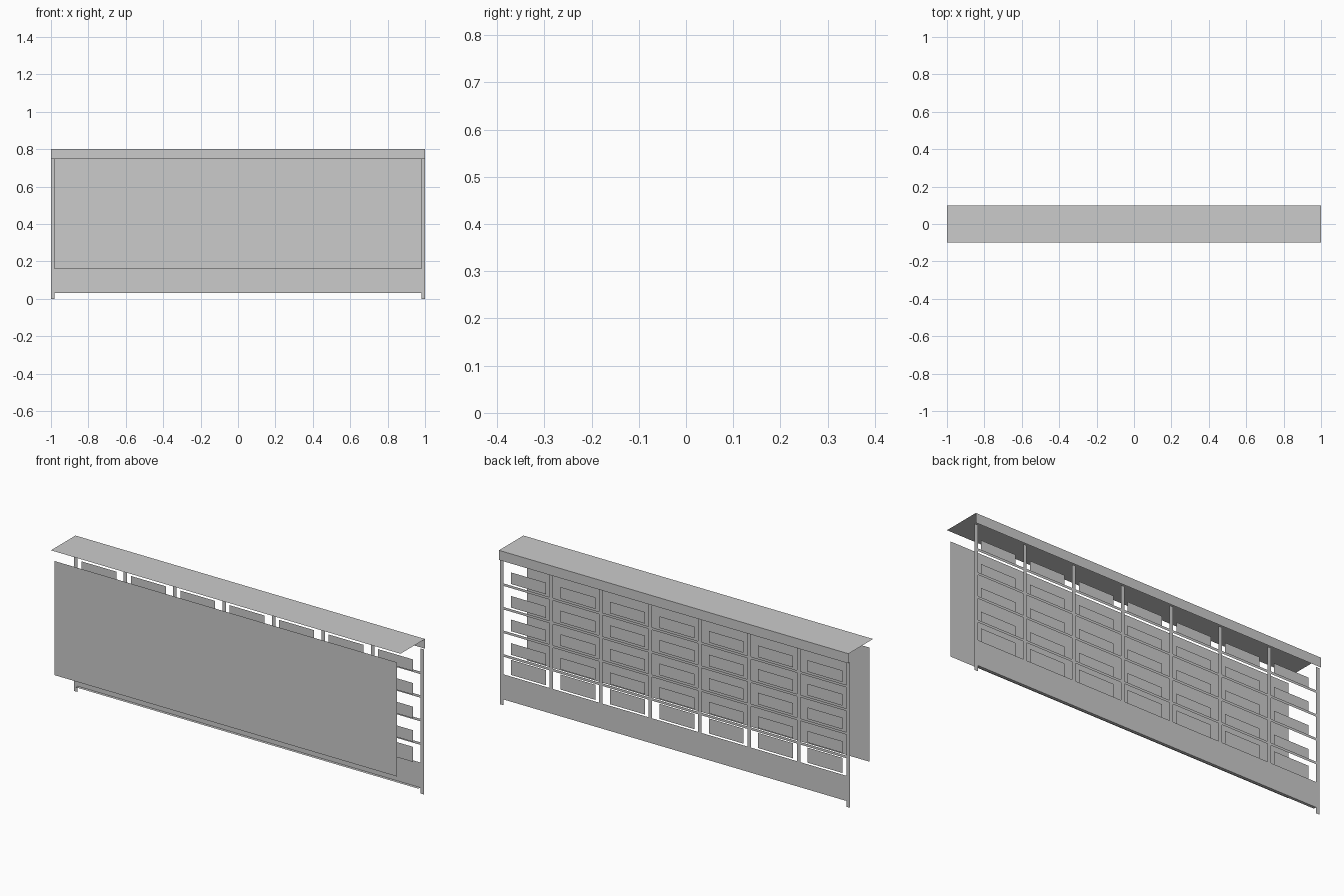
import bpy

if "Cube" in bpy.data.objects:
    bpy.data.objects.remove(bpy.data.objects["Cube"])


def sheet_object(name, quads):
    """Make one object from a list of flat four-cornered sheets."""
    verts, faces = [], []
    for q in quads:
        faces.append(tuple(range(len(verts), len(verts) + 4)))
        verts.extend(q)
    mesh = bpy.data.meshes.new(name)
    mesh.from_pydata(verts, [], faces)
    obj = bpy.data.objects.new(name, mesh)
    bpy.context.collection.objects.link(obj)
    return obj


def upright(x0, x1, z0, z1, y):
    return [(x0, y, z0), (x1, y, z0), (x1, y, z1), (x0, y, z1)]


def level(x0, x1, y0, y1, z):
    return [(x0, y0, z), (x1, y0, z), (x1, y1, z), (x0, y1, z)]


FRAME_Y, ITEM_Y = 0.09, 0.075
COLS, BAR = 7, 0.02
PITCH = (2 - BAR) / COLS

# Top board and the fascia hanging from its rear edge
sheet_object("top_board", [level(-1, 1, -0.1, 0.1, 0.8)])
sheet_object("rear_fascia", [upright(-1, 1, 0.75, 0.8, 0.1)])

# Large plain front panel
sheet_object("front_panel", [upright(-0.98, 0.98, 0.16, 0.75, -0.1)])

# Upright posts; the end posts run down to the ground as feet
posts = []
for i in range(COLS + 1):
    x = -1 + i * PITCH
    foot = 0 if i in (0, COLS) else 0.16
    posts.append(upright(x, x + BAR, foot, 0.75, FRAME_Y))
sheet_object("posts", posts)

# Shelf edges between the posts
shelf_tops = [0.63 - 0.122 * r for r in range(4)]
shelves = []
for i in range(COLS):
    x = -1 + i * PITCH
    for z in shelf_tops:
        shelves.append(upright(x + BAR, x + PITCH, z - 0.013, z, FRAME_Y))
sheet_object("shelf_edges", shelves)

# Base panel with its narrow underside
sheet_object("base_panel", [upright(-0.98, 0.98, 0.03, 0.16, FRAME_Y)])
sheet_object("base_underside", [level(-0.98, 0.98, 0.075, FRAME_Y, 0.03)])

# One flat box front in each compartment, taller in the bottom row
fronts = []
for i in range(COLS):
    c = -1 + BAR / 2 + (i + 0.5) * PITCH
    for z in shelf_tops:
        fronts.append(upright(c - 0.1, c + 0.1, z, z + 0.06, ITEM_Y))
    fronts.append(upright(c - 0.1, c + 0.1, 0.16, 0.238, ITEM_Y))
sheet_object("compartment_fronts", fronts)
